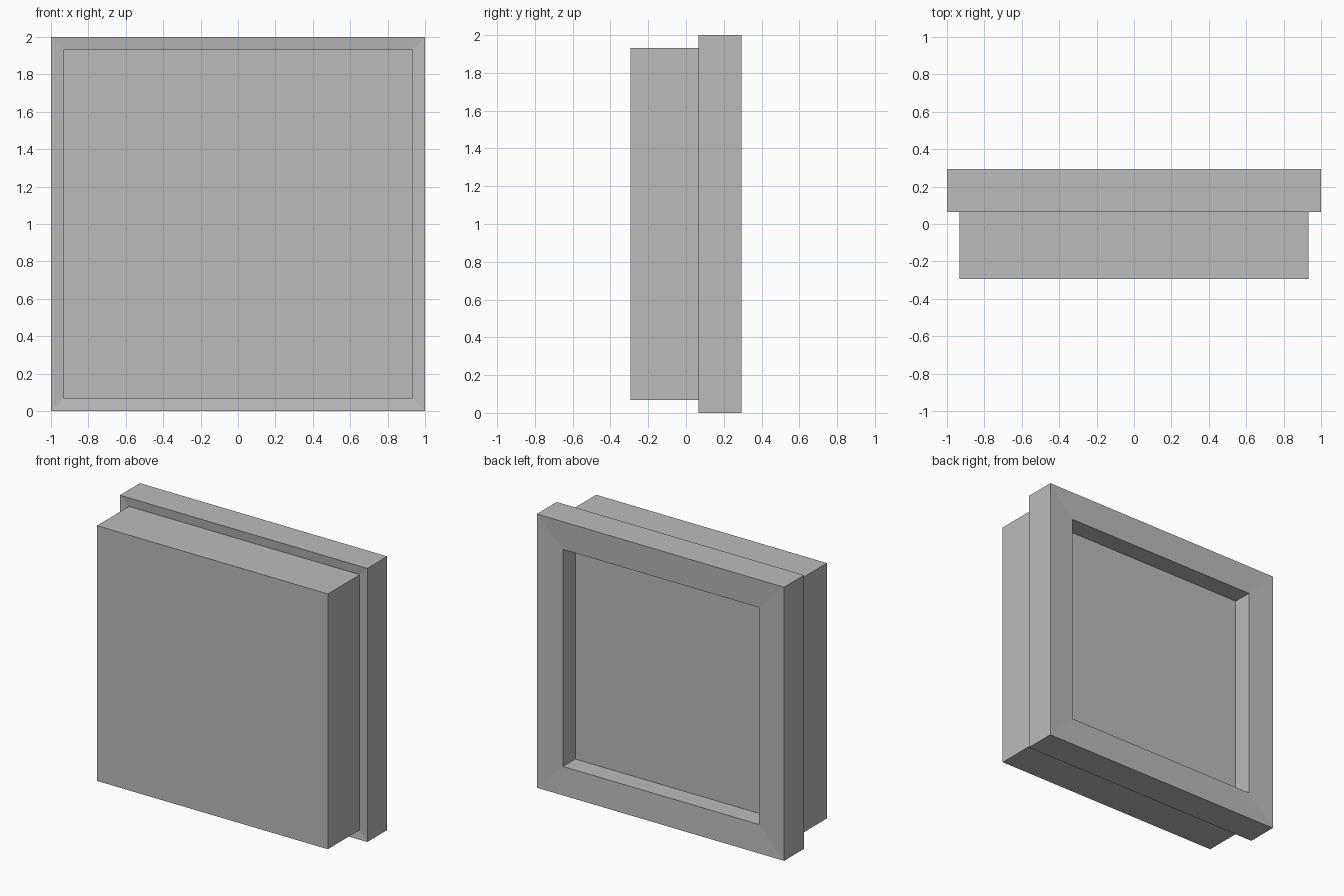
import bpy
import bmesh

if "Cube" in bpy.data.objects:
    bpy.data.objects.remove(bpy.data.objects["Cube"], do_unlink=True)

grey = bpy.data.materials.new("plain grey")
grey.use_nodes = True
colour = (0.5, 0.5, 0.5, 1.0)
grey.diffuse_color = colour
grey.node_tree.nodes["Principled BSDF"].inputs["Base Color"].default_value = colour


def square_loft(name, profile, cap_start=False, cap_end=False):
    """Skin square rings given as (half width, y) pairs."""
    bm = bmesh.new()
    corners = [(-1, -1), (1, -1), (1, 1), (-1, 1)]
    rings = [[bm.verts.new((sx * h, y, 1 + sz * h)) for sx, sz in corners]
             for h, y in profile]
    for a, b in zip(rings, rings[1:]):
        for i in range(4):
            j = (i + 1) % 4
            bm.faces.new((a[i], b[i], b[j], a[j]))
    if cap_start:
        bm.faces.new(rings[0])
    if cap_end:
        bm.faces.new(rings[-1][::-1])
    mesh = bpy.data.meshes.new(name)
    bm.to_mesh(mesh)
    bm.free()
    mesh.materials.append(grey)
    obj = bpy.data.objects.new(name, mesh)
    bpy.context.collection.objects.link(obj)
    return obj


block_half, hole_half = 0.933, 0.793
front, back, step = -0.295, 0.295, 0.065
dip = 0.008  # slight inward slope of the frame faces

# Solid block on the front, open where it joins the frame
square_loft("front_block", [(block_half, front), (block_half, step + dip)],
            cap_start=True)

# Wider frame behind it, with a square recess closed by a flat floor
square_loft("rear_frame",
            [(block_half, step + dip), (1, step), (1, back),
             (hole_half, back - dip), (hole_half, 0.145)],
            cap_end=True)
